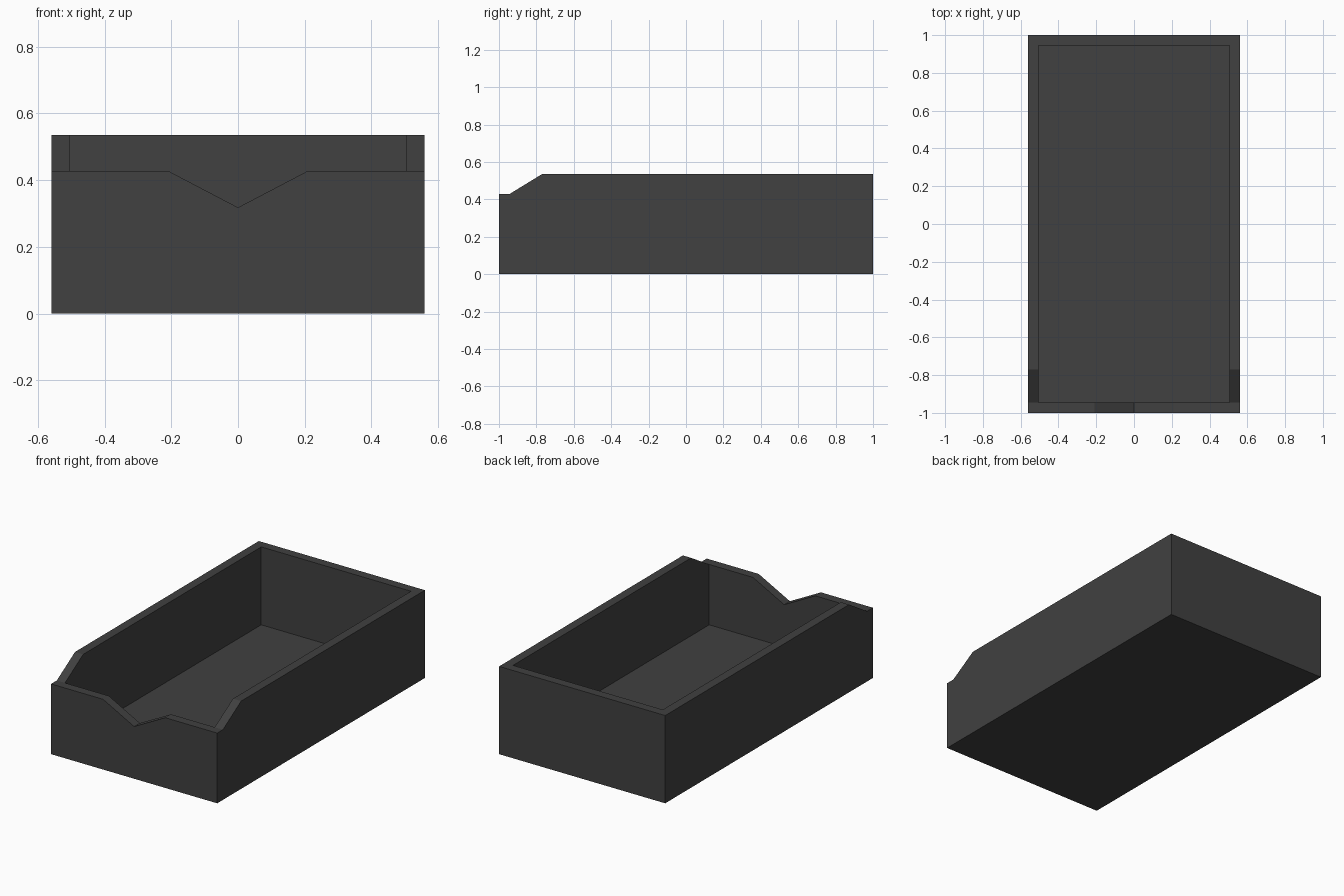
import bpy
import bmesh
from mathutils import Vector

cube = bpy.data.objects.get("Cube")
if cube:
    bpy.data.objects.remove(cube, do_unlink=True)

# Overall sizes
HALF_W, HALF_L, HEIGHT = 0.56, 1.0, 0.535
WALL, FLOOR = 0.055, 0.06
FRONT_H, SLOPE_END = 0.428, -0.77
NOTCH_HALF, NOTCH_Z = 0.21, 0.318

plastic = bpy.data.materials.new("dark_grey")
plastic.use_nodes = True
grey = (0.052, 0.052, 0.052, 1)
plastic.diffuse_color = grey
plastic.node_tree.nodes["Principled BSDF"].inputs["Base Color"].default_value = grey


def prism(name, points, sweep):
    """Closed solid from a planar outline swept along a vector."""
    bm = bmesh.new()
    face = bm.faces.new([bm.verts.new(p) for p in points])
    swept = bmesh.ops.extrude_face_region(bm, geom=[face], use_keep_orig=True)
    moved = [g for g in swept["geom"] if isinstance(g, bmesh.types.BMVert)]
    bmesh.ops.translate(bm, verts=moved, vec=Vector(sweep))
    bmesh.ops.recalc_face_normals(bm, faces=bm.faces)
    mesh = bpy.data.meshes.new(name)
    bm.to_mesh(mesh)
    bm.free()
    mesh.materials.append(plastic)
    obj = bpy.data.objects.new(name, mesh)
    bpy.context.collection.objects.link(obj)
    return obj


def carve(target, cutter):
    """Subtract the cutter, apply the result and discard the cutter."""
    mod = target.modifiers.new(cutter.name, "BOOLEAN")
    mod.operation = "DIFFERENCE"
    mod.solver = "EXACT"
    mod.object = cutter
    bpy.context.view_layer.objects.active = target
    bpy.ops.object.modifier_apply(modifier=mod.name)
    bpy.data.objects.remove(cutter, do_unlink=True)


# Tray body: side silhouette with a lowered, sloping front
inner_y = HALF_L - WALL
side = [(-HALF_L, 0), (HALF_L, 0), (HALF_L, HEIGHT), (SLOPE_END, HEIGHT),
        (-inner_y, FRONT_H), (-HALF_L, FRONT_H)]
tray = prism("open_tray", [(-HALF_W, y, z) for y, z in side], (2 * HALF_W, 0, 0))

# Hollow interior
inner_x = HALF_W - WALL
corners = [(-1, -1), (1, -1), (1, 1), (-1, 1)]
cavity = prism("cavity_cutter",
               [(sx * inner_x, sy * inner_y, FLOOR) for sx, sy in corners], (0, 0, 1))
carve(tray, cavity)

# V-shaped notch through the front wall
top = 0.5
reach = NOTCH_HALF * (top - NOTCH_Z) / (FRONT_H - NOTCH_Z)
notch = prism("notch_cutter",
              [(0, -1.1, NOTCH_Z), (reach, -1.1, top), (-reach, -1.1, top)], (0, 0.2, 0))
carve(tray, notch)
